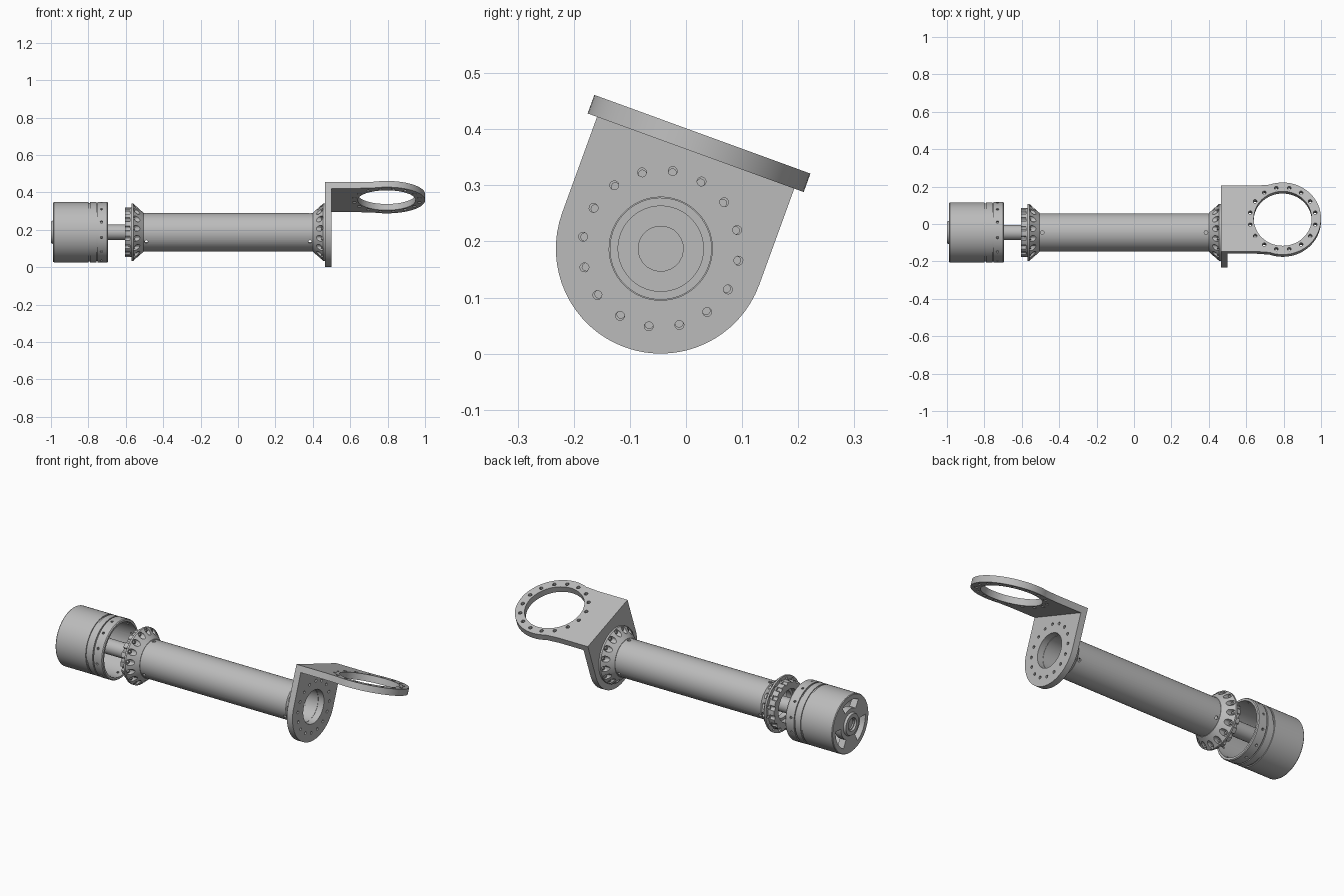
import bpy, bmesh
from math import sin, cos, pi, radians
from mathutils import Matrix, Vector

cube = bpy.data.objects.get("Cube")
if cube:
    bpy.data.objects.remove(cube, do_unlink=True)

grey = bpy.data.materials.new("machined grey")
grey.use_nodes = True
grey.diffuse_color = (0.5, 0.5, 0.5, 1)
grey.node_tree.nodes["Principled BSDF"].inputs["Base Color"].default_value = (0.5, 0.5, 0.5, 1)

# Everything shares one axis along x, tilted about it
PLACE = Matrix.Translation((0, -0.045, 0.187)) @ Matrix.Rotation(radians(-20), 4, 'X')
HOLES = [(i + 0.5) * 2 * pi / 16 for i in range(16)]


def make(name, bm):
    bmesh.ops.recalc_face_normals(bm, faces=bm.faces)
    mesh = bpy.data.meshes.new(name)
    bm.to_mesh(mesh)
    bm.free()
    mesh.materials.append(grey)
    obj = bpy.data.objects.new(name, mesh)
    bpy.context.collection.objects.link(obj)
    obj.matrix_world = PLACE
    return obj


def lathe(name, profile, steps=64):
    """Revolve a closed (x, radius) profile about the x axis."""
    bm = bmesh.new()
    rings = [[bm.verts.new((x, r * cos(2 * pi * i / steps), r * sin(2 * pi * i / steps)))
              for i in range(steps)] for x, r in profile]
    for a, b in zip(rings, rings[1:] + rings[:1]):
        for i in range(steps):
            j = (i + 1) % steps
            bm.faces.new((a[i], a[j], b[j], b[i]))
    return make(name, bm)


def prism(bm, outline, offset):
    """Extrude a flat outline along an offset."""
    low = [bm.verts.new(p) for p in outline]
    high = [bm.verts.new(Vector(p) + Vector(offset)) for p in outline]
    bm.faces.new(low)
    bm.faces.new(high[::-1])
    for i in range(len(low)):
        j = (i + 1) % len(low)
        bm.faces.new((low[i], low[j], high[j], high[i]))


def rod(bm, start, end, radius, sides=12):
    start, end = Vector(start), Vector(end)
    axis = end - start
    turn = axis.to_track_quat('Z', 'Y').to_matrix().to_4x4()
    bmesh.ops.create_cone(bm, cap_ends=True, segments=sides, radius1=radius, radius2=radius,
                          depth=axis.length, matrix=Matrix.Translation((start + end) / 2) @ turn)


def polar(x, r, a):
    return (x, r * cos(a), r * sin(a))


def axial(bm, x0, x1, r, size):
    for a in HOLES:
        rod(bm, polar(x0, r, a), polar(x1, r, a), size)


def radial(bm, x, r0, r1, size, angles):
    for a in angles:
        rod(bm, polar(x, r0, a), polar(x, r1, a), size, 8)


def cut(obj, bm):
    """Subtract the cutter mesh and keep the result."""
    tool = make("cutter", bm)
    tool.hide_render = True
    mod = obj.modifiers.new("cut", 'BOOLEAN')
    mod.operation, mod.solver, mod.object = 'DIFFERENCE', 'EXACT', tool
    bpy.context.view_layer.update()
    graph = bpy.context.evaluated_depsgraph_get()
    result = bpy.data.meshes.new_from_object(obj.evaluated_get(graph))
    obj.modifiers.clear()
    obj.data = result
    bpy.data.objects.remove(tool, do_unlink=True)


parts = []

# Upright bracket plate with a rounded foot
bm = bmesh.new()
foot = [polar(0.465, 0.187, pi + pi * i / 32) for i in range(33)]
prism(bm, foot + [(0.465, 0.187, 0.217), (0.465, -0.187, 0.217)], (0.035, 0, 0))
plate = make("bracket_upright", bm)
bm = bmesh.new()
rod(bm, (0.4, 0, 0), (0.6, 0, 0), 0.092, 48)
axial(bm, 0.45, 0.52, 0.14, 0.008)
cut(plate, bm)
parts.append(plate)

# Horizontal bracket plate ending in a mounting ring
CX = 0.795
bm = bmesh.new()
arc = [radians(110 - 220 * i / 48) for i in range(49)]
outline = [(CX + 0.205 * cos(a), 0.205 * sin(a), 0.182) for a in arc]
prism(bm, [(0.5, -0.187, 0.182), (0.5, 0.187, 0.182), (0.65, 0.187, 0.182)] + outline
      + [(0.65, -0.187, 0.182)], (0, 0, 0.035))
ring = make("bracket_ring", bm)
bm = bmesh.new()
rod(bm, (CX, 0, 0.1), (CX, 0, 0.3), 0.155, 64)
for a in HOLES:
    x, y = CX + 0.177 * cos(a), 0.177 * sin(a)
    rod(bm, (x, y, 0.15), (x, y, 0.25), 0.01)
cut(ring, bm)
parts.append(ring)

# Long hollow tube with three set-screw holes at each end
tube = lathe("arm_tube", [(-0.57, 0.102), (0.465, 0.102), (0.465, 0.09), (-0.54, 0.09),
                          (-0.54, 0.076), (-0.57, 0.076)])
thirds = [radians(110 + 120 * i) for i in range(3)]
bm = bmesh.new()
for x in (-0.49, 0.385):
    radial(bm, x, 0.08, 0.12, 0.01, thirds)
cut(tube, bm)
parts.append(tube)

# Conical end flanges with screw-head pockets
for name, base, way in (("right_flange", 0.465, -1), ("left_flange", -0.57, 1)):
    flange = lathe(name, [(base, 0.1), (base, 0.153), (base + way * 0.01, 0.153),
                          (base + way * 0.065, 0.104), (base + way * 0.065, 0.1)])
    bm = bmesh.new()
    axial(bm, base + way * 0.01, base + way * 0.09, 0.137, 0.016)
    axial(bm, base - way * 0.01, base + way * 0.02, 0.137, 0.007)
    cut(flange, bm)
    parts.append(flange)

# Scalloped output collar
collar = lathe("output_collar", [(-0.605, 0.09), (-0.605, 0.132), (-0.57, 0.132), (-0.57, 0.09)])
bm = bmesh.new()
axial(bm, -0.62, -0.578, 0.134, 0.013)
cut(collar, bm)
parts.append(collar)

# Drive shaft
bm = bmesh.new()
rod(bm, (-0.98, 0, 0), (-0.54, 0, 0), 0.041, 24)
parts.append(make("drive_shaft", bm))

# Motor housing: open cup with grooves, rear windows and rim holes
motor = lathe("motor_housing", [
    (-0.988, 0.03), (-0.988, 0.158), (-0.984, 0.161), (-0.8, 0.161), (-0.8, 0.156), (-0.79, 0.156),
    (-0.79, 0.161), (-0.757, 0.161), (-0.757, 0.155), (-0.75, 0.155), (-0.75, 0.162),
    (-0.7, 0.162), (-0.695, 0.158), (-0.695, 0.147), (-0.95, 0.147), (-0.95, 0.03)])
bm = bmesh.new()
for t in thirds:
    span = [t + radians(-32 + 8 * i) for i in range(9)]
    prism(bm, [polar(-1.02, 0.132, a) for a in span] + [polar(-1.02, 0.085, a) for a in span[::-1]],
          (0.09, 0, 0))
radial(bm, -0.73, 0.135, 0.18, 0.007, [i * pi / 6 for i in range(12)])
cut(motor, bm)
parts.append(motor)

# Rear hub ring
parts.append(lathe("motor_hub", [(-1.0, 0.036), (-1.0, 0.058), (-0.985, 0.064), (-0.985, 0.036)], 48))

for obj in bpy.context.selected_objects:
    obj.select_set(False)
for obj in parts:
    obj.select_set(True)
bpy.context.view_layer.objects.active = parts[0]
bpy.ops.object.shade_smooth_by_angle(angle=radians(30))
